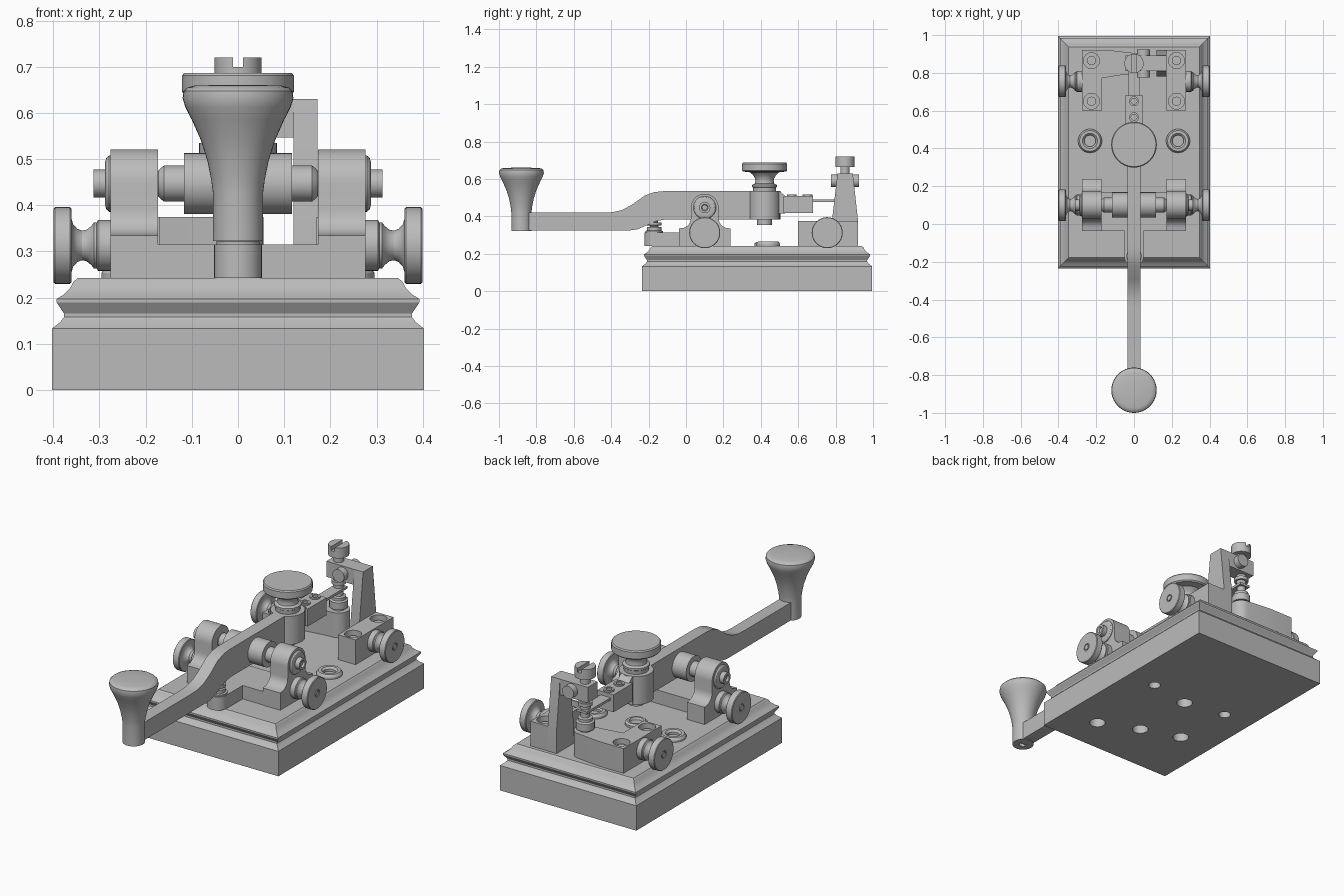
import bpy, bmesh, math
from mathutils import Vector, Matrix

old = bpy.data.objects.get("Cube")
if old:
    bpy.data.objects.remove(old, do_unlink=True)

metal = bpy.data.materials.new("plain grey")
metal.use_nodes = True
GREY = (0.5, 0.5, 0.5, 1)
metal.diffuse_color = GREY
metal.node_tree.nodes["Principled BSDF"].inputs["Base Color"].default_value = GREY

AXES = {
    "x": Matrix(((0, 0, 1), (1, 0, 0), (0, 1, 0))),
    "y": Matrix(((1, 0, 0), (0, 0, 1), (0, 1, 0))),
    "z": Matrix.Identity(3),
    "-x": Matrix(((0, 0, -1), (1, 0, 0), (0, 1, 0))),
}


def make(name, bm):
    bmesh.ops.recalc_face_normals(bm, faces=bm.faces)
    mesh = bpy.data.meshes.new(name)
    bm.to_mesh(mesh)
    bm.free()
    obj = bpy.data.objects.new(name, mesh)
    bpy.context.collection.objects.link(obj)
    mesh.materials.append(metal)
    smooth(obj)
    return obj


def smooth(obj):
    bpy.ops.object.select_all(action="DESELECT")
    obj.select_set(True)
    bpy.context.view_layer.objects.active = obj
    bpy.ops.object.shade_smooth_by_angle(angle=math.radians(32))


def loft(name, rings):
    bm = bmesh.new()
    loops = [[bm.verts.new(p) for p in ring] for ring in rings]
    for a, b in zip(loops, loops[1:]):
        for i in range(len(a)):
            j = (i + 1) % len(a)
            bm.faces.new((a[i], a[j], b[j], b[i]))
    bm.faces.new(loops[0])
    bm.faces.new(loops[-1])
    return make(name, bm)


def prism(name, outline, low, high, axis="z"):
    turn = AXES[axis]
    return loft(name, [[turn @ Vector((u, v, w)) for u, v in outline] for w in (low, high)])


def box(name, x, y, z):
    return prism(name, [(x[0], y[0]), (x[1], y[0]), (x[1], y[1]), (x[0], y[1])], *z)


def arc(cu, cv, r, start, end, steps=14):
    angles = [math.radians(start + (end - start) * i / steps) for i in range(steps + 1)]
    return [(cu + r * math.cos(a), cv + r * math.sin(a)) for a in angles]


def lathe(name, profile, origin=(0, 0, 0), axis="z", sides=40):
    """Turn (radius, distance along axis) points about an axis through origin."""
    turn, start = AXES[axis], Vector(origin)
    rings = []
    for r, h in profile:
        angles = [math.tau * i / sides for i in range(sides)]
        rings.append([start + turn @ Vector((r * math.cos(a), r * math.sin(a), h)) for a in angles])
    return loft(name, rings)


def rod(name, r, low, high, origin=(0, 0, 0), axis="z"):
    return lathe(name, [(r, low), (r, high)], origin, axis)


def cut(obj, *cutters):
    for cutter in cutters:
        mod = obj.modifiers.new("cut", "BOOLEAN")
        mod.operation, mod.solver, mod.object = "DIFFERENCE", "EXACT", cutter
        bpy.context.view_layer.objects.active = obj
        bpy.ops.object.modifier_apply(modifier=mod.name)
        bpy.data.objects.remove(cutter, do_unlink=True)
    smooth(obj)


TOP = 0.243          # deck height of the base
PIVOT = (0.1, 0.447)  # y, z of the lever axle

# Moulded base, as rectangles inset from the outer edge
moulding = [(0, 0), (0, .133), (.018, .147), (.026, .158), (.026, .166), (.018, .178),
            (.01, .19), (.01, .197), (.026, .207), (.04, .221), (.047, .235), (.057, TOP)]
rings = []
for inset, z in moulding:
    a, b = .403 - inset, .615 - inset
    rings.append([(sx * a, .38 + sy * b, z) for sx, sy in ((-1, -1), (1, -1), (1, 1), (-1, 1))])
base = loft("base", rings)
for side in (-1, 1):
    cut(base, rod("hole", .03, -.1, .5, (side * .233, .44, 0)))
for x, y in ((.21, -.04), (-.21, .12), (0, .05), (0, .4)):
    cut(base, rod("counterbore", .04, -.1, .05, (x, y, 0)))

# Mounting grommets and spring seat on the deck
for side in (-1, 1):
    lathe("grommet", [(.03, 0), (.063, 0), (.063, .01), (.055, .022), (.04, .022), (.03, .012), (.03, 0)],
          (side * .233, .44, TOP))
lathe("spring_seat", [(.055, 0), (.055, .012), (.045, .02), (.035, .02), (.03, .008)], (0, .42, TOP))

# Bearing frame: cross bar, tongue and two uprights
box("cross_bar", (-.18, .18), (-.035, .17), (TOP, .315))
prism("front_tongue", [(.052, -.03)] + arc(0, -.17, .052, 0, -180) + [(-.052, -.03)], TOP, .315)
py, pz = PIVOT
upright = [(py - .137, TOP), (py + .137, TOP), (py + .137, .335)]
upright += arc(py + .127, .39, .053, -90, -180, 6) + arc(py, pz, .074, 0, 180, 20)
upright += arc(py - .127, .39, .053, 0, -90, 6) + [(py - .137, .335)]
for side in (-1, 1):
    prism("bearing_upright", upright, side * .173, side * .276, "x")

# Stop contact below the lever
lathe("front_stop", [(.047, 0), (.047, .007), (.038, .01), (.038, .028), (.022, .03), (.022, .036),
                     (.04, .038), (.04, .052), (.02, .054), (.02, .075)], (0, -.17, .315))

# Axle with collars, bearing caps and studs
rod("lever_hub", .066, -.117, .117, (0, py, pz), "x")
for axis in ("x", "-x"):
    lathe("bearing_screw", [(.039, .11), (.039, .16), (.033, .168), (.028, .172), (.028, .18)], (0, py, pz), axis)
    lathe("bearing_cap", [(.061, .27), (.061, .279), (.056, .285), (.046, .288), (.03, .288),
                          (.03, .313), (.018, .313), (.014, .303)], (0, py, pz), axis)

# Terminal thumb nuts on all four blocks
nut = [(.055, .27), (.055, .303), (.05, .306), (.05, .312), (.042, .318), (.034, .328), (.032, .338),
       (.036, .348), (.046, .357), (.06, .361), (.08, .361), (.083, .364), (.083, .396), (.08, .399),
       (.02, .399), (.02, .394), (.014, .394), (.014, .4)]
for axis in ("x", "-x"):
    for y in (py, .755):
        lathe("terminal_nut", nut, (0, y, .313), axis)

# Curved lever arm
lever = [(-.88, .325), (-.3, .325), (-.26, .331), (-.22, .348), (-.16, .375), (-.11, .384), (.5, .384),
         (.5, .415), (.53, .415), (.53, .51), (.5, .535), (-.12, .535), (-.17, .53), (-.22, .512), (-.29, .462),
         (-.34, .435), (-.39, .423), (-.44, .42), (-.88, .42)]
prism("lever_arm", lever, -.034, .034, "x")
box("lever_tail", (-.048, .048), (.52, .68), (.417, .51))
box("contact_strip", (-.03, .03), (.66, .88), (.477, .49))
for y in (.565, .65):
    lathe("tail_screw", [(.026, 0), (.026, .01), (.015, .01), (.015, .002)], (0, y, .508))

# Handle knob on its post
handle = lathe("handle", [(.054, .323), (.054, .425), (.058, .455), (.066, .495), (.08, .54), (.1, .585),
                          (.114, .612), (.12, .632), (.118, .647), (.11, .655), (.095, .659), (.03, .661)],
               (0, -.88, 0))
cut(handle, rod("screw_hole", .02, -.05, .04, (0, -.88, .323)))

# Spring adjuster through the lever
rod("adjuster_body", .084, .384, .535, (0, .42, 0))
rod("adjuster_foot", .04, .355, .39, (0, .42, 0))
lathe("adjuster_knob", [(.06, .53), (.062, .555), (.066, .558), (.066, .568), (.052, .575), (.049, .59),
                        (.052, .605), (.062, .622), (.078, .636), (.115, .64), (.121, .646), (.121, .681),
                        (.116, .687)], (0, .42, 0))

# Rear terminal blocks, the right-hand one reaching in to carry the lower contact
left_block = box("post_block", (.17, .275), (.6, .92), (TOP, .375))
reach = [(-.275, .6), (-.17, .6), (-.17, .772)] + [(-.06, .79)] + arc(0, .85, .055, -90, 90) + [(-.13, .92), (-.275, .92)]
right_block = prism("contact_block", reach, TOP, .375)
for block, side in ((left_block, 1), (right_block, -1)):
    for y in (.65, .865):
        cut(block, rod("recess", .042, .34, .4, (side * .225, y, 0)))
        rod("block_screw", .024, .335, .355, (side * .225, y, 0))
lathe("lower_contact", [(.03, .37), (.03, .385), (.046, .387), (.046, .425), (.036, .43), (.036, .445),
                        (.022, .448), (.022, .477)], (0, .85, 0))

# Tapered post with overhanging arm
prism("contact_post", [(.78, TOP), (.92, TOP), (.92, .375), (.892, .63), (.81, .63), (.78, .375)], .12, .172, "x")
box("post_arm", (-.045, .14), (.81, .892), (.547, .63))
rod("clamp_screw", .034, .885, .925, (.05, 0, .59), "y")
rod("clamp_screw_tip", .034, .775, .82, (.05, 0, .59), "y")

# Slotted upper contact screw
rod("upper_contact", .025, .492, .67, (0, .85, 0))
rod("upper_lock_ring", .036, .512, .53, (0, .85, 0))
head = rod("upper_screw_head", .051, .665, .72, (0, .85, 0))
cut(head, box("slot", (-.011, .011), (.7, 1), (.7, .8)))
